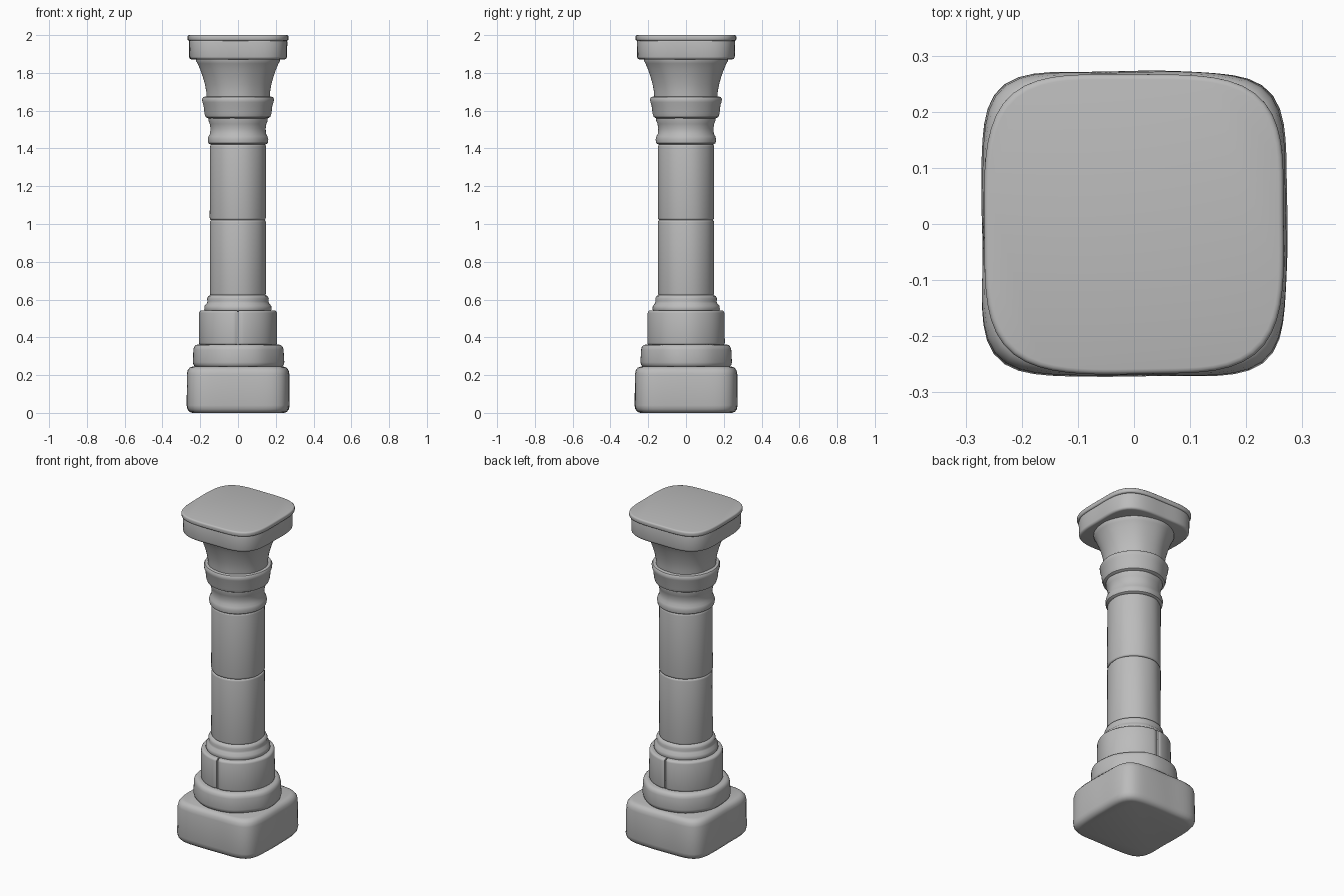
import bpy
import bmesh
import math
import random

random.seed(4)
cube = bpy.data.objects.get("Cube")
if cube:
    bpy.data.objects.remove(cube, do_unlink=True)

stone = bpy.data.materials.new("grey_stone")
stone.use_nodes = True
colour = (0.5, 0.5, 0.5, 1)
stone.diffuse_color = colour
bsdf = stone.node_tree.nodes["Principled BSDF"]
bsdf.inputs["Base Color"].default_value = colour
bsdf.inputs["Roughness"].default_value = 0.8


def outline(angle, radius, power):
    """Point on a superellipse: power 2 is round, higher is squarer."""
    c, s = math.cos(angle), math.sin(angle)
    k = radius / (abs(c) ** power + abs(s) ** power) ** (1 / power)
    return k * c, k * s


def loft(name, profile, power=2, segments=80, wear=0.006, shape=None):
    """Stack worn rings along a (height, radius) profile and cap both ends."""
    bm = bmesh.new()
    waves = [(n, random.uniform(0, math.tau)) for n in (3, 5, 8)]
    rings = []
    for z, radius in profile:
        ring = []
        for i in range(segments):
            a = math.tau * (i + 0.5) / segments
            worn = 1 + wear * sum(math.sin(n * a + p + 5 * z) for n, p in waves) / 2
            x, y = outline(a, radius * worn, power)
            if shape:
                x, y = shape(x, y)
            ring.append(bm.verts.new((x, y, z)))
        rings.append(ring)
    for low, high in zip(rings, rings[1:]):
        for i in range(segments):
            j = (i + 1) % segments
            bm.faces.new((low[i], low[j], high[j], high[i]))
    bm.faces.new(rings[0][::-1])
    bm.faces.new(rings[-1])
    mesh = bpy.data.meshes.new(name)
    bm.to_mesh(mesh)
    bm.free()
    mesh.materials.append(stone)
    obj = bpy.data.objects.new(name, mesh)
    bpy.context.collection.objects.link(obj)
    bpy.ops.object.select_all(action="DESELECT")
    bpy.context.view_layer.objects.active = obj
    obj.select_set(True)
    bpy.ops.object.shade_smooth_by_angle(angle=math.radians(40))
    return obj


def block(z0, z1, r0, r1, round_r, round_z):
    """Profile of a block with rounded lower and upper edges."""
    steps = [math.radians(d) for d in (0, 30, 60, 90)]
    low = [(z0 + round_z * (1 - math.cos(t)), r0 - round_r * (1 - math.sin(t))) for t in steps]
    high = [(z1 - round_z * (1 - math.cos(t)), r1 - round_r * (1 - math.sin(t))) for t in steps[::-1]]
    return low + high


# Square foot and round step
loft("foot_block", block(0.0, 0.245, 0.272, 0.27, 0.03, 0.04), power=5.5)
loft("foot_step", block(0.24, 0.362, 0.243, 0.24, 0.025, 0.028), wear=0.014)


# Drum split into two halves by a worn vertical joint
def half(x, y):
    k = 1 - 0.04 * math.exp(-(x / 0.012) ** 2)
    return max(x * k, 0.003), y * k


drum = loft("split_drum", block(0.358, 0.543, 0.206, 0.204, 0.014, 0.014),
            segments=160, shape=half)
drum.modifiers.new("other_half", "MIRROR").use_clip = False

# Lower moulding
loft("lower_moulding", [(0.535, 0.172), (0.548, 0.179), (0.567, 0.177), (0.58, 0.165),
                        (0.59, 0.162), (0.605, 0.164), (0.618, 0.158), (0.625, 0.145)])

# Two shaft drums
for name, base in (("lower_shaft", 0.62), ("upper_shaft", 1.021)):
    loft(name, block(base, base + 0.401, 0.149, 0.148, 0.009, 0.012), wear=0.01)

# Neck ring and collar
loft("neck_ring", [(1.42, 0.145), (1.428, 0.157), (1.447, 0.16), (1.464, 0.156), (1.478, 0.148),
                   (1.505, 0.146), (1.53, 0.15), (1.547, 0.157), (1.565, 0.157)])
loft("collar", [(1.558, 0.155), (1.567, 0.171), (1.585, 0.177), (1.63, 0.182), (1.645, 0.188),
                (1.662, 0.19), (1.672, 0.184), (1.676, 0.165)])

# Flared bell
loft("bell", [(1.66, 0.167), (1.70, 0.169), (1.74, 0.176), (1.78, 0.187), (1.82, 0.201),
              (1.85, 0.214), (1.864, 0.222), (1.874, 0.222), (1.88, 0.212)], wear=0.01)

# Square top slab with a raised lip
loft("top_slab", block(1.872, 1.978, 0.258, 0.26, 0.012, 0.014), power=4)
loft("top_lip", block(1.97, 2.0, 0.267, 0.267, 0.009, 0.009), power=4, wear=0.003)
